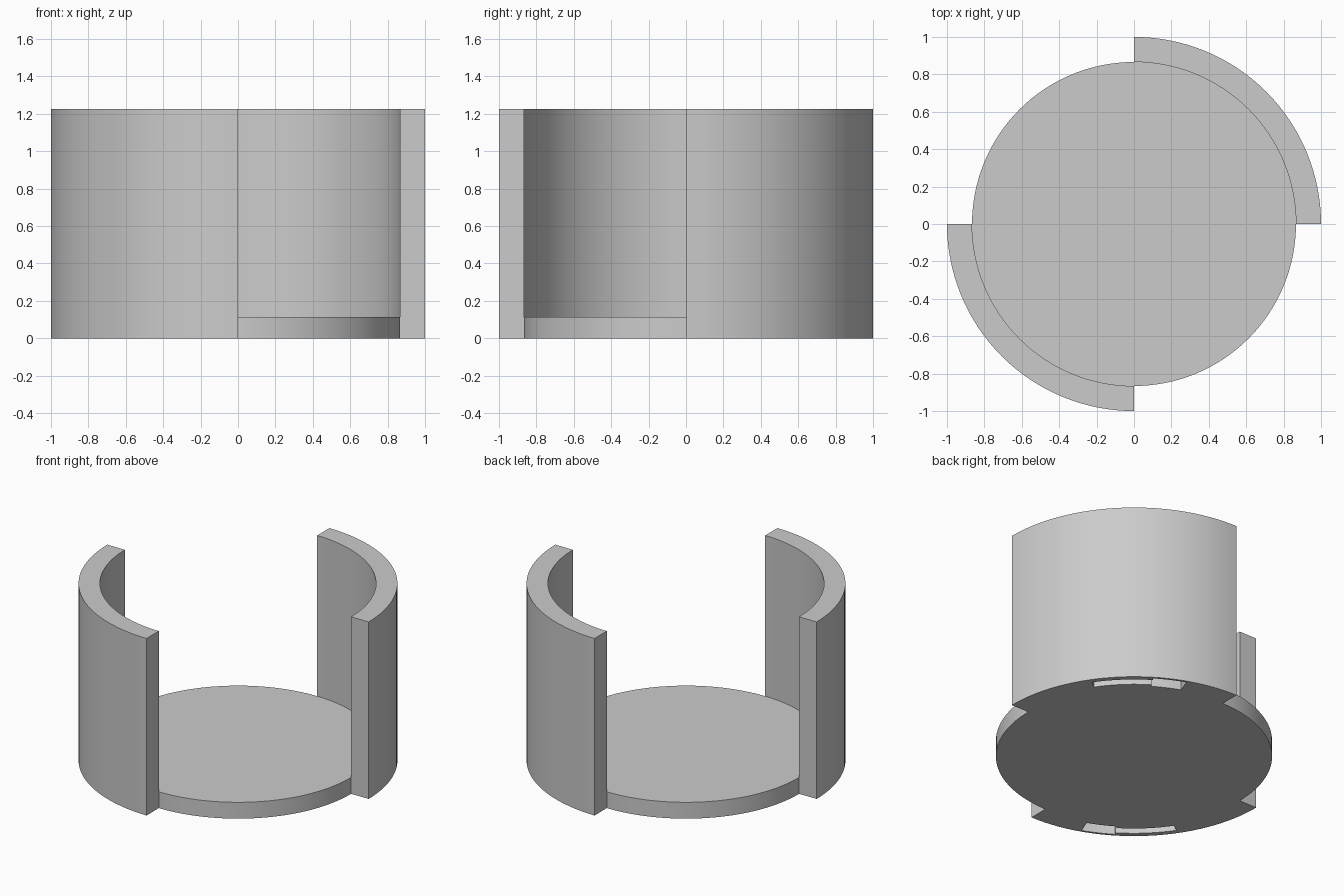
import bpy, bmesh, math

cube = bpy.data.objects.get("Cube")
if cube:
    bpy.data.objects.remove(cube)

HEIGHT, FLOOR, OUTER, INNER = 1.225, 0.113, 1.0, 0.866
SLOT_DEPTH = 0.1

grey = bpy.data.materials.new("light grey")
grey.use_nodes = True
grey.diffuse_color = (0.6, 0.6, 0.6, 1)
grey.node_tree.nodes["Principled BSDF"].inputs["Base Color"].default_value = (0.6, 0.6, 0.6, 1)


def extruded(name, outline, z0, z1):
    """Solid prism standing on a flat outline."""
    bm = bmesh.new()
    base = bm.faces.new([bm.verts.new((x, y, z0)) for x, y in outline])
    top = bmesh.ops.extrude_face_region(bm, geom=[base])["geom"]
    bmesh.ops.translate(bm, vec=(0, 0, z1 - z0),
                        verts=[v for v in top if isinstance(v, bmesh.types.BMVert)])
    bmesh.ops.recalc_face_normals(bm, faces=bm.faces)
    mesh = bpy.data.meshes.new(name)
    bm.to_mesh(mesh)
    bm.free()
    mesh.materials.append(grey)
    obj = bpy.data.objects.new(name, mesh)
    bpy.context.collection.objects.link(obj)
    return obj


def arc(radius, start, end, steps):
    angles = [math.radians(start + (end - start) * i / steps) for i in range(steps + 1)]
    return [(radius * math.cos(a), radius * math.sin(a)) for a in angles]


def ring_block(name, r0, r1, start, end, z0, z1, steps):
    return extruded(name, arc(r1, start, end, steps) + arc(r0, end, start, steps), z0, z1)


def select_only(obj):
    bpy.ops.object.select_all(action="DESELECT")
    obj.select_set(True)
    bpy.context.view_layer.objects.active = obj


def cut(obj, cutter):
    cutter.hide_render = True
    mod = obj.modifiers.new("slot", "BOOLEAN")
    mod.operation, mod.solver, mod.object = "DIFFERENCE", "EXACT", cutter
    select_only(obj)
    bpy.ops.object.modifier_apply(modifier=mod.name)
    bpy.data.objects.remove(cutter)


# Round floor
floor = extruded("floor_disc", arc(INNER, 0, 360, 128)[:-1], 0, FLOOR)
parts = [floor]

# Two opposite quarter walls, each with a keyhole slot in its underside
for name, turn in (("back_left_wall", 0), ("front_right_wall", 180)):
    wall = ring_block(name, INNER, OUTER, turn, turn + 90, 0, HEIGHT, 32)
    cut(wall, ring_block("narrow_slot", 0.905, 0.965, turn + 34, turn + 58, -0.1, SLOT_DEPTH, 9))
    cut(wall, ring_block("wide_slot", 0.885, 0.985, turn + 57, turn + 69.5, -0.1, SLOT_DEPTH, 5))
    parts.append(wall)

for part in parts:
    select_only(part)
    bpy.ops.object.shade_smooth_by_angle(angle=math.radians(30))
